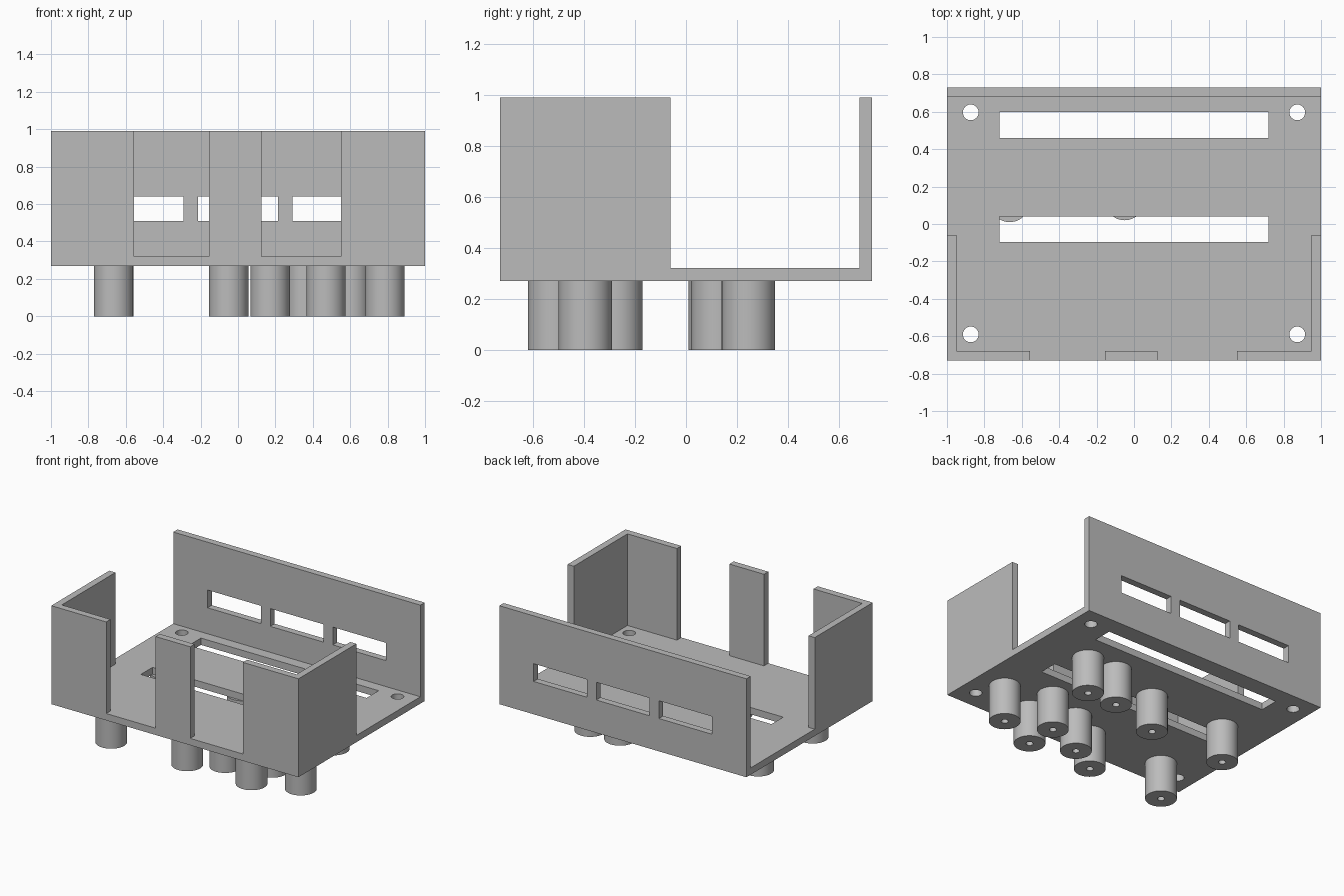
import bpy
import math

if "Cube" in bpy.data.objects:
    bpy.data.objects.remove(bpy.data.objects["Cube"], do_unlink=True)

# Single grey plastic
GREY = (0.5, 0.5, 0.5, 1.0)
plastic = bpy.data.materials.new("grey_plastic")
plastic.use_nodes = True
plastic.diffuse_color = GREY
plastic.node_tree.nodes["Principled BSDF"].inputs["Base Color"].default_value = GREY


def box(name, x0, x1, y0, y1, z0, z1):
    """Box given by its limits on each axis."""
    bpy.ops.mesh.primitive_cube_add(
        size=1, location=((x0 + x1) / 2, (y0 + y1) / 2, (z0 + z1) / 2))
    ob = bpy.context.object
    ob.name = name
    ob.scale = (x1 - x0, y1 - y0, z1 - z0)
    bpy.ops.object.transform_apply(location=False, rotation=False, scale=True)
    ob.data.materials.append(plastic)
    return ob


def cylinder(name, x, y, radius, z0, z1, sides=48):
    """Upright cylinder between two heights."""
    bpy.ops.mesh.primitive_cylinder_add(
        vertices=sides, radius=radius, depth=z1 - z0, location=(x, y, (z0 + z1) / 2))
    ob = bpy.context.object
    ob.name = name
    ob.data.materials.append(plastic)
    return ob


def cut(target, cutter):
    """Subtract the cutter from the target, then drop it."""
    cutter.hide_render = True
    mod = target.modifiers.new("cut", "BOOLEAN")
    mod.operation = "DIFFERENCE"
    mod.solver = "EXACT"
    mod.object = cutter
    bpy.ops.object.select_all(action="DESELECT")
    target.select_set(True)
    bpy.context.view_layer.objects.active = target
    bpy.ops.object.modifier_apply(modifier=mod.name)
    bpy.data.objects.remove(cutter, do_unlink=True)


def smooth(ob):
    bpy.ops.object.select_all(action="DESELECT")
    ob.select_set(True)
    bpy.context.view_layer.objects.active = ob
    bpy.ops.object.shade_smooth_by_angle(angle=math.radians(30))


# Main dimensions
HALF_W, HALF_D = 1.0, 0.73
WALL = 0.05
BOTTOM, FLOOR, TOP = 0.27, 0.32, 0.99
OVER = 0.2

# Open tray: hollow interior
tray = box("tray", -HALF_W, HALF_W, -HALF_D, HALF_D, BOTTOM, TOP)
cut(tray, box("cavity", -HALF_W + WALL, HALF_W - WALL,
              -HALF_D + WALL, HALF_D - WALL, FLOOR, TOP + OVER))

# Both sides open behind the front half
cut(tray, box("side_gap", -HALF_W - OVER, HALF_W + OVER,
              -0.06, HALF_D - WALL, FLOOR, TOP + OVER))

# Two gaps in the front wall
for x0, x1 in ((-0.555, -0.155), (0.125, 0.55)):
    cut(tray, box("front_gap", x0, x1, -HALF_D - OVER, -HALF_D + 0.1, FLOOR, TOP + OVER))

# Three windows in the back wall
for x in (-0.507, 0, 0.507):
    cut(tray, box("window", x - 0.215, x + 0.215, 0.6, HALF_D + OVER, 0.51, 0.64))

# Two long slots in the floor
for y0, y1 in ((-0.095, 0.04), (0.46, 0.6)):
    cut(tray, box("slot", -0.72, 0.718, y0, y1, 0.1, 0.4))

# Corner screw holes
for x in (-0.873, 0.873):
    for y in (-0.59, 0.597):
        cut(tray, cylinder("screw_hole", x, y, 0.042, 0.1, 0.4))
smooth(tray)

# Standoffs under the floor, each with a pilot hole
positions = (
    (0.785, -0.395), (0.47, -0.515), (0.47, -0.275), (0.172, -0.393),
    (0.603, 0.245), (0.362, 0.245), (-0.05, -0.515), (-0.05, 0.125),
    (-0.665, 0.115), (-0.665, -0.515),
)
for i, (x, y) in enumerate(positions, 1):
    post = cylinder(f"standoff_{i}", x, y, 0.105, 0, BOTTOM)
    cut(post, cylinder("pilot_hole", x, y, 0.024, -0.1, BOTTOM - 0.01, 24))
    smooth(post)
